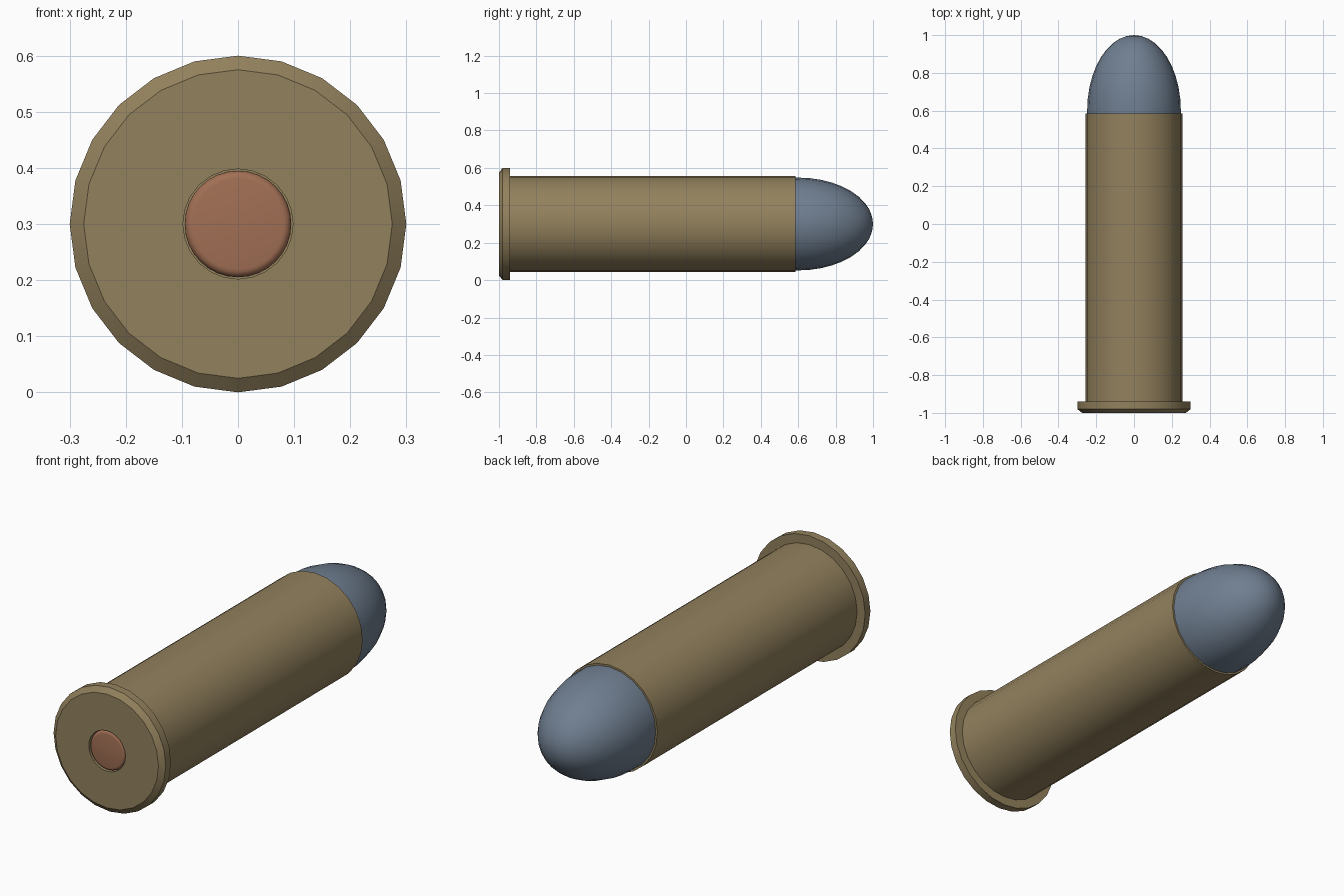
import bpy, bmesh, math

if "Cube" in bpy.data.objects:
    bpy.data.objects.remove(bpy.data.objects["Cube"])

AXIS_Z = 0.30


def material(name, color):
    m = bpy.data.materials.new(name)
    m.diffuse_color = (*color, 1)
    m.use_nodes = True
    m.node_tree.nodes["Principled BSDF"].inputs["Base Color"].default_value = m.diffuse_color
    return m


def lathe(name, profile, mat, sides=24):
    """Revolve (y, radius) points around the long axis; radius 0 closes to a tip."""
    bm = bmesh.new()
    rings = []
    for y, r in profile:
        if r == 0:
            rings.append([bm.verts.new((0, y, AXIS_Z))] * sides)
        else:
            angles = [2 * math.pi * i / sides for i in range(sides)]
            rings.append([bm.verts.new((r * math.sin(a), y, AXIS_Z + r * math.cos(a)))
                          for a in angles])
    for a, b in zip(rings, rings[1:]):
        for i in range(sides):
            j = (i + 1) % sides
            bm.faces.new(dict.fromkeys((a[i], a[j], b[j], b[i])))
    bmesh.ops.recalc_face_normals(bm, faces=bm.faces)
    mesh = bpy.data.meshes.new(name)
    bm.to_mesh(mesh)
    bm.free()
    mesh.materials.append(mat)
    obj = bpy.data.objects.new(name, mesh)
    bpy.context.collection.objects.link(obj)
    bpy.ops.object.select_all(action='DESELECT')
    obj.select_set(True)
    bpy.context.view_layer.objects.active = obj
    bpy.ops.object.shade_smooth_by_angle(angle=math.radians(30))
    return obj


brass = material("brass", (0.29, 0.22, 0.11))
lead = material("lead", (0.16, 0.21, 0.28))
copper = material("copper", (0.36, 0.16, 0.09))

# Case: primer pocket, chamfered rim, straight wall, mouth lip
lathe("case", [(-0.95, 0), (-0.95, 0.098), (-1.0, 0.098), (-1.0, 0.275),
               (-0.98, 0.30), (-0.94, 0.30), (-0.94, 0.257),
               (0.585, 0.257), (0.585, 0.247)], brass)

# Rounded nose, seated slightly inside the mouth
nose = [(0.60 + 0.40 * math.sin(t), 0.248 * math.cos(t))
        for t in (math.pi / 2 * i / 10 for i in range(10))]
lathe("nose", [(0.56, 0), (0.56, 0.248)] + nose + [(1.0, 0)], lead)

# Primer: shallow disc with a rounded edge
edge = [(-0.985 - 0.014 * math.sin(t), 0.081 + 0.014 * math.cos(t))
        for t in (math.pi / 2 * i / 4 for i in range(5))]
lathe("primer", [(-0.95, 0.095)] + edge + [(-0.999, 0)], copper, 32)
